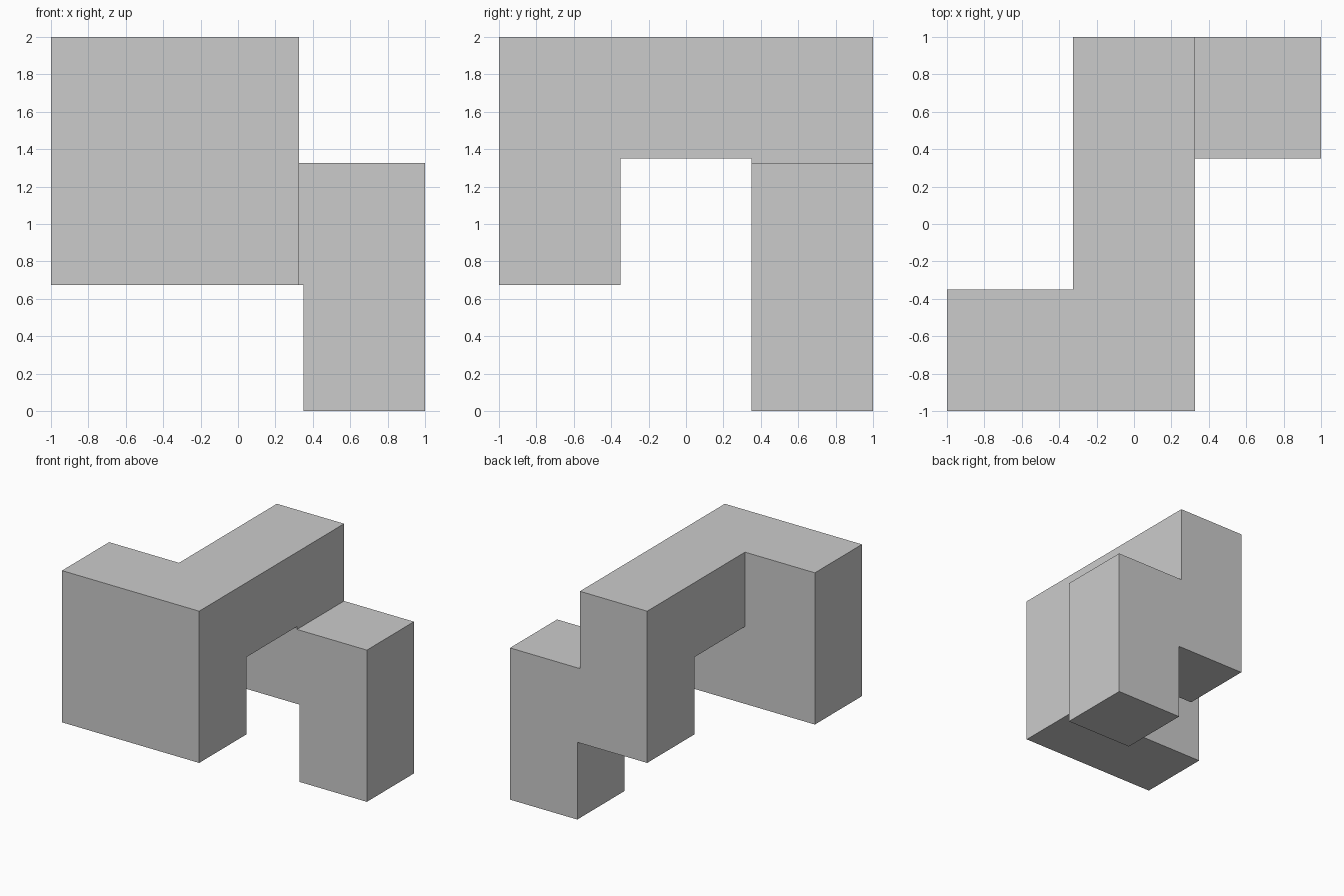
import bpy, bmesh
from mathutils import Vector, Matrix

if "Cube" in bpy.data.objects:
    bpy.data.objects.remove(bpy.data.objects["Cube"])

CELL, GAP = 0.65, 0.025   # square section of the bar, and spacing between cells
X, Y, Z = Vector((1, 0, 0)), Vector((0, 1, 0)), Vector((0, 0, 1))

bm = bmesh.new()


def push(faces, offset):
    """Extrude a face region by an offset and return the moved faces."""
    new = bmesh.ops.extrude_face_region(bm, geom=faces)["geom"]
    bmesh.ops.translate(bm, vec=offset,
                        verts=[g for g in new if isinstance(g, bmesh.types.BMVert)])
    bm.normal_update()
    return [g for g in new if isinstance(g, bmesh.types.BMFace)]


def side(face, direction):
    """Face of the current end cell that looks along the direction."""
    near = [face] + [f for e in face.edges for f in e.link_faces]
    return max(near, key=lambda f: f.normal.dot(direction))


# Foot: the lowest cell, at the back right
foot = Matrix.Translation((0.675, 0.675, CELL / 2)) @ Matrix.Scale(CELL, 4)
bmesh.ops.create_cube(bm, size=1, matrix=foot)
bm.normal_update()
end = max(bm.faces, key=lambda f: f.normal.z)

# Bar: up, left, up, two cells forward, then down at the front
for d in (Z, -X, Z, -Y, -Y, -Z):
    end = side(end, d)
    for length in (GAP, CELL):
        end = push([end], d * length)[0]

# Front block: widen the whole front leg to the left
left = [f for f in bm.faces if f.normal.x < -0.9
        and f.calc_center_median().y < -0.36]
push(left, -X * (GAP + CELL))

# Merge flat regions into single clean faces
bmesh.ops.dissolve_limit(bm, angle_limit=0.01, verts=bm.verts[:], edges=bm.edges[:])
bmesh.ops.recalc_face_normals(bm, faces=bm.faces[:])

mesh = bpy.data.meshes.new("bent_block")
bm.to_mesh(mesh)
bm.free()
bpy.context.collection.objects.link(bpy.data.objects.new("bent_block", mesh))
